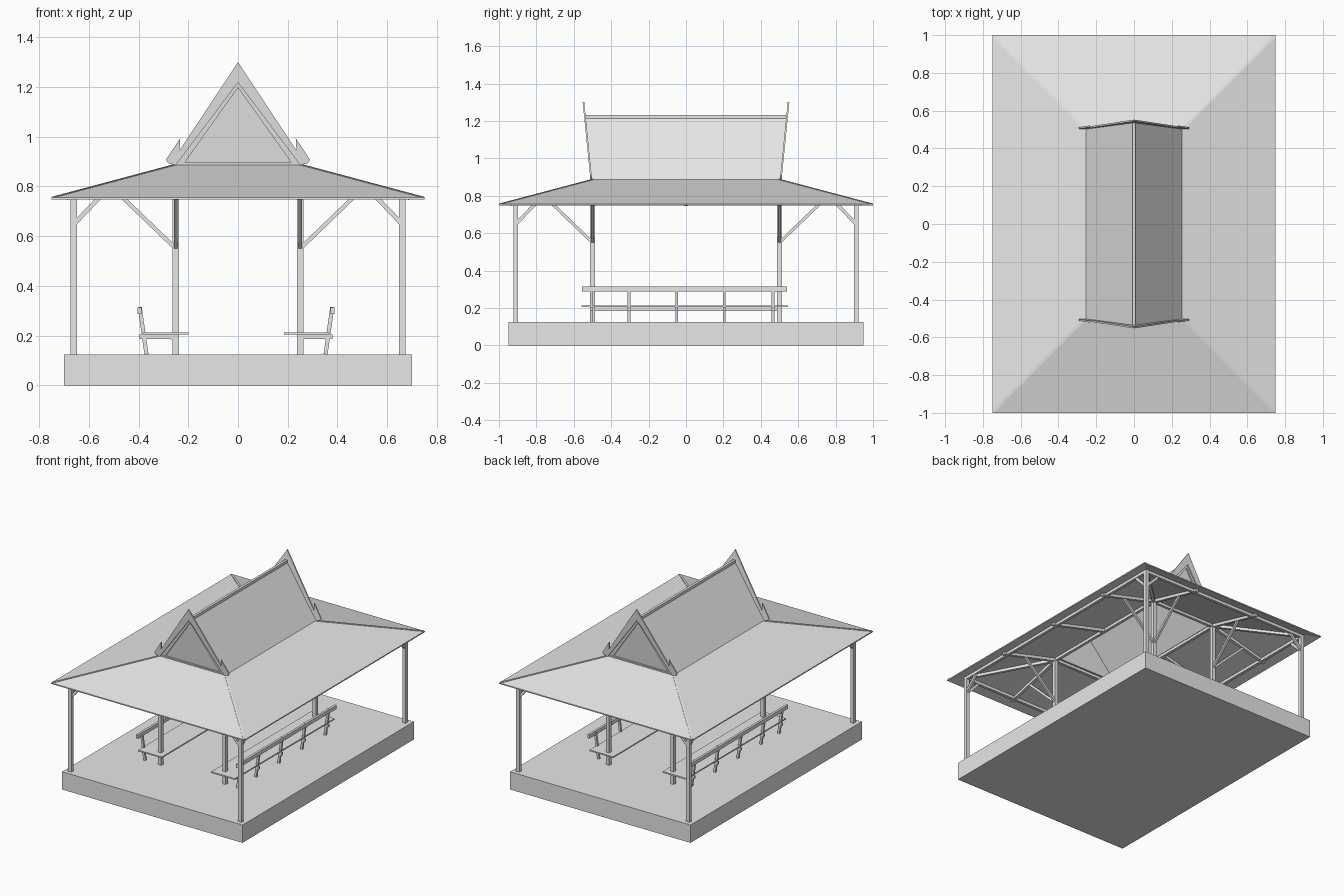
import bpy, bmesh
from mathutils import Vector, Matrix

cube = bpy.data.objects.get("Cube")
if cube:
    bpy.data.objects.remove(cube, do_unlink=True)

GREY = (0.8, 0.8, 0.8, 1.0)
grey = bpy.data.materials.new("plain_grey")
grey.use_nodes = True
grey.diffuse_color = GREY
grey.node_tree.nodes["Principled BSDF"].inputs["Base Color"].default_value = GREY

SIGNS = (-1, 1)
CORNERS = [(sx, sy) for sx in SIGNS for sy in SIGNS]
POST = Vector((0.66, 0.91, 0.745))     # outer post top
INNER = Vector((0.25, 0.5, 0.872))     # inner post top
FLOOR = 0.125


def finish(name, bm):
    bmesh.ops.recalc_face_normals(bm, faces=bm.faces[:])
    mesh = bpy.data.meshes.new(name)
    bm.to_mesh(mesh)
    bm.free()
    mesh.materials.append(grey)
    obj = bpy.data.objects.new(name, mesh)
    bpy.context.collection.objects.link(obj)
    return obj


def box(bm, x, y, z):
    """Axis-aligned box from (low, high) ranges."""
    lo, hi = Vector((x[0], y[0], z[0])), Vector((x[1], y[1], z[1]))
    m = Matrix.Translation((lo + hi) / 2) @ Matrix.Diagonal((hi - lo).to_4d())
    m[3][3] = 1
    bmesh.ops.create_cube(bm, size=1, matrix=m)


def post(bm, x, y, z0, z1, w=0.025):
    box(bm, (x - w / 2, x + w / 2), (y - w / 2, y + w / 2), (z0, z1))


def beam(bm, a, b, w=0.02, h=0.02):
    """Rectangular bar between two points, kept upright."""
    a, b = Vector(a), Vector(b)
    d = b - a
    rot = d.to_track_quat('X', 'Z').to_matrix().to_4x4()
    m = Matrix.Translation((a + b) / 2) @ rot @ Matrix.Diagonal((d.length, w, h, 1))
    bmesh.ops.create_cube(bm, size=1, matrix=m)


def prism(bm, front, back):
    """Solid between two matching outlines."""
    f = [bm.verts.new(p) for p in front]
    b = [bm.verts.new(p) for p in back]
    bm.faces.new(f)
    bm.faces.new(b[::-1])
    for i in range(len(f)):
        j = (i + 1) % len(f)
        bm.faces.new((f[j], f[i], b[i], b[j]))


# Floor slab
bm = bmesh.new()
box(bm, (-0.70, 0.70), (-0.95, 0.95), (0, FLOOR))
finish("floor_slab", bm)

# Posts
bm = bmesh.new()
for sx, sy in CORNERS:
    post(bm, sx * POST.x, sy * POST.y, FLOOR, 0.765)
finish("corner_posts", bm)
bm = bmesh.new()
for sx, sy in CORNERS:
    post(bm, sx * INNER.x, sy * INNER.y, FLOOR, INNER.z)
finish("inner_posts", bm)

# Diagonal braces, one along each axis from every post
bm = bmesh.new()
for sx, sy in CORNERS:
    for axis in (Vector((sx, 0, 0)), Vector((0, sy, 0))):
        foot = Vector((sx * INNER.x, sy * INNER.y, 0.55))
        beam(bm, foot, foot + axis * 0.265 + Vector((0, 0, 0.255)), 0.014, 0.016)
        foot = Vector((sx * POST.x, sy * POST.y, 0.648))
        beam(bm, foot, foot - axis * 0.11 + Vector((0, 0, 0.115)), 0.014, 0.018)
finish("braces", bm)

# Eave beams, ring beams and rafters
bm = bmesh.new()
for s in SIGNS:
    for p, z in ((POST, 0.757), (INNER, 0.866)):
        beam(bm, (s * p.x, -p.y, z), (s * p.x, p.y, z))
        beam(bm, (-p.x, s * p.y, z), (p.x, s * p.y, z))
    for y in (-INNER.y, 0, INNER.y):
        beam(bm, (s * INNER.x, y, 0.866), (s * 0.69, y, 0.755))
    for x in (-INNER.x, INNER.x):
        beam(bm, (x, s * INNER.y, 0.866), (x, s * 0.94, 0.755))
for sx, sy in CORNERS:
    beam(bm, (sx * INNER.x, sy * INNER.y, 0.866), (sx * POST.x, sy * POST.y, 0.762))
finish("roof_frame", bm)

# Lower hipped roof: rectangular rings lofted into a thin shell
bm = bmesh.new()
rings = []
for x, y, z in ((0.75, 1.0, 0.755), (0.255, 0.5, 0.887), (0.255, 0.5, 0.877), (0.75, 1.0, 0.747)):
    rings.append([bm.verts.new((x * a, y * b, z)) for a, b in ((-1, -1), (1, -1), (1, 1), (-1, 1))])
for k in range(4):
    r, q = rings[k], rings[(k + 1) % 4]
    for i in range(4):
        j = (i + 1) % 4
        bm.faces.new((r[i], r[j], q[j], q[i]))
finish("lower_roof", bm)
bm = bmesh.new()
for sx, sy in CORNERS:
    beam(bm, (sx * 0.745, sy * 0.995, 0.754), (sx * 0.255, sy * 0.5, 0.885), 0.014, 0.008)
finish("hip_caps", bm)


def lean(z):
    """Outward lean of the gable ends."""
    return 0.502 + 0.1 * (z - 0.885)


# Upper gable roof with ends leaning outward
bm = bmesh.new()
for s in SIGNS:
    outline = [(s * 0.258, 0.882), (0, 1.225), (0, 1.208), (s * 0.245, 0.882)]
    prism(bm, [(x, -lean(z), z) for x, z in outline], [(x, lean(z), z) for x, z in outline])
finish("upper_roof", bm)
bm = bmesh.new()
box(bm, (-0.009, 0.009), (-0.534, 0.534), (1.21, 1.232))
finish("ridge_cap", bm)


def gable_piece(name, outlines, near, far):
    """Leaning slab at both gable ends, offset from the lean line."""
    bm = bmesh.new()
    for s in SIGNS:
        for pts in outlines:
            prism(bm, [(x, s * (lean(z) + near), z) for x, z in pts],
                  [(x, s * (lean(z) + far), z) for x, z in pts])
    finish(name, bm)


def both(pts):
    return [[(s * x, z) for x, z in pts] for s in SIGNS]


gable_piece("gable_walls", [[(-0.24, 0.882), (0.24, 0.882), (0, 1.21)]], -0.016, -0.008)
gable_piece("gable_frames", both([(0, 1.225), (0.25, 0.885), (0.222, 0.885), (0, 1.197)]), -0.008, 0)
gable_piece("gable_sills", [[(-0.25, 0.882), (0.25, 0.882), (0.24, 0.896), (-0.24, 0.896)]], -0.008, 0.002)
# Bargeboards with an upturned hook at each foot
gable_piece("bargeboards", both([(0, 1.3), (0.235, 0.945), (0.232, 0.995), (0.262, 0.95),
                                 (0.29, 0.907), (0.28, 0.893), (0.25, 0.886), (0, 1.218)]), 0, 0.009)

# Benches facing inward, backs to the outside
for s, side in ((-1, "right"), (1, "left")):
    def bx(x):
        return s * x - 0.008

    def span(a, b):
        return tuple(sorted((bx(a), bx(b))))

    bm = bmesh.new()
    box(bm, span(0.192, 0.375), (-0.56, 0.545), (0.204, 0.213))
    finish(side + "_bench_seat", bm)
    bm = bmesh.new()
    beam(bm, (bx(0.388), -0.555, 0.301), (bx(0.388), 0.54, 0.301), 0.016, 0.026)
    finish(side + "_bench_back_rail", bm)
    bm = bmesh.new()
    for y in (-0.505, -0.305, -0.05, 0.205, 0.465):
        beam(bm, (bx(0.360), y, FLOOR), (bx(0.387), y, 0.315), 0.014, 0.016)
        box(bm, span(0.25, 0.388), (y - 0.007, y + 0.007), (0.186, 0.204))
    box(bm, span(0.245, 0.262), (-0.51, 0.51), (0.184, 0.204))
    finish(side + "_bench_supports", bm)
